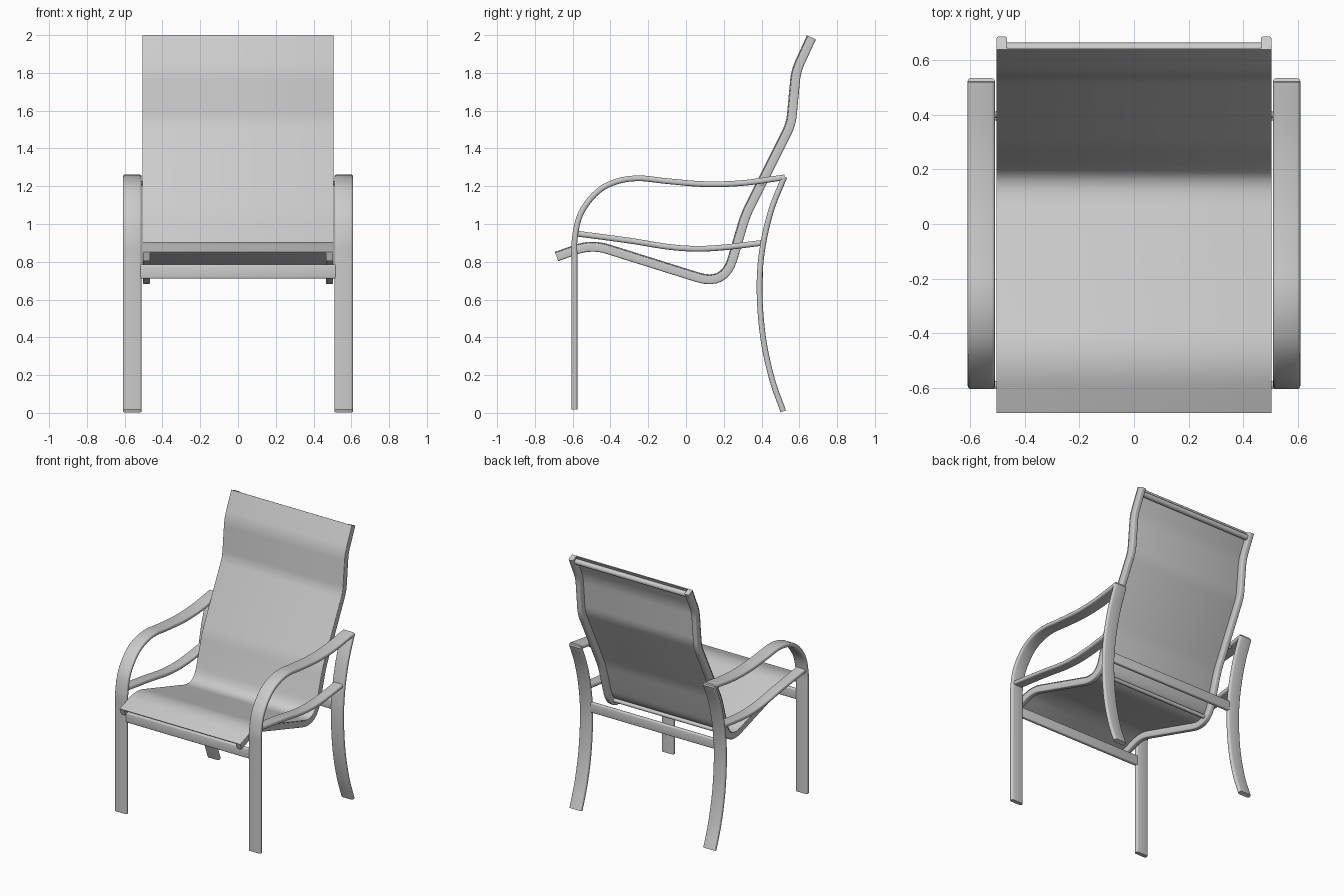
import bpy, bmesh, math
from mathutils import Vector

cube = bpy.data.objects.get("Cube")
if cube:
    bpy.data.objects.remove(cube, do_unlink=True)

grey = bpy.data.materials.new("light grey")
grey.use_nodes = True
grey.diffuse_color = (0.6, 0.6, 0.6, 1)
grey.node_tree.nodes["Principled BSDF"].inputs["Base Color"].default_value = (0.6, 0.6, 0.6, 1)


def finish(name, bm):
    bmesh.ops.recalc_face_normals(bm, faces=bm.faces)
    mesh = bpy.data.meshes.new(name)
    bm.to_mesh(mesh)
    bm.free()
    mesh.materials.append(grey)
    obj = bpy.data.objects.new(name, mesh)
    bpy.context.collection.objects.link(obj)
    bpy.ops.object.select_all(action='DESELECT')
    obj.select_set(True)
    bpy.context.view_layer.objects.active = obj
    bpy.ops.object.shade_smooth_by_angle(angle=math.radians(46))
    return obj


def spline(points, steps=6):
    """Smooth curve through (y, z) points."""
    p = [Vector(q) for q in points]
    p = [2 * p[0] - p[1]] + p + [2 * p[-1] - p[-2]]
    out = []
    for a, b, c, d in zip(p, p[1:], p[2:], p[3:]):
        for i in range(steps):
            t = i / steps
            out.append(0.5 * (2 * b + (c - a) * t + (2 * a - 5 * b + 4 * c - d) * t * t
                              + (3 * b - a - 3 * c + d) * t ** 3))
    return out + [p[-2]]


def filleted(points, steps=8):
    """Straight runs joined by bends; each point is (y, z, bend length)."""
    p = [Vector(q[:2]) for q in points]
    out = [p[0]]
    for i in range(1, len(p) - 1):
        a = p[i] + (p[i - 1] - p[i]).normalized() * points[i][2]
        b = p[i] + (p[i + 1] - p[i]).normalized() * points[i][2]
        for k in range(steps + 1):
            t = k / steps
            out.append(a * (1 - t) ** 2 + p[i] * 2 * t * (1 - t) + b * t * t)
    return out + [p[-1]]


def sweep(name, path, x, width, thick, radius, lift=0.0):
    """Rounded bar section swept along a path in the side plane."""
    section = []
    for k, (sx, sn) in enumerate([(1, 1), (-1, 1), (-1, -1), (1, -1)]):
        for j in range(4):
            a = math.radians(90 * k + 30 * j)
            section.append((sx * (width / 2 - radius) + radius * math.cos(a),
                            sn * (thick / 2 - radius) + radius * math.sin(a)))
    bm = bmesh.new()
    rings = []
    for i, c in enumerate(path):
        t = (path[min(i + 1, len(path) - 1)] - path[max(i - 1, 0)]).normalized()
        n = Vector((-t.y, t.x))
        rings.append([bm.verts.new((x + u, *(c + n * (v + lift)))) for u, v in section])
    count = len(section)
    for r, s in zip(rings, rings[1:]):
        for k in range(count):
            m = (k + 1) % count
            bm.faces.new((r[k], r[m], s[m], s[k]))
    bm.faces.new(rings[0])
    bm.faces.new(rings[-1])
    return finish(name, bm)


def box(name, centre, size, bevel):
    bm = bmesh.new()
    bmesh.ops.create_cube(bm, size=1)
    for v in bm.verts:
        v.co = Vector(a * b for a, b in zip(v.co, size)) + Vector(centre)
    bmesh.ops.bevel(bm, geom=bm.edges[:], offset=bevel, segments=3, affect='EDGES', profile=0.5)
    return finish(name, bm)


def rod(name, y, z, x0, x1, radius):
    bm = bmesh.new()
    bmesh.ops.create_cone(bm, cap_ends=True, segments=20, radius1=radius, radius2=radius, depth=x1 - x0)
    for v in bm.verts:
        v.co = Vector((v.co.z + (x0 + x1) / 2, v.co.x + y, v.co.y + z))
    return finish(name, bm)


# Side profiles
seat_path = filleted([(-0.685, 0.827, 0), (-0.5, 0.893, 0.09), (0.205, 0.672, 0.15),
                      (0.315, 1.045, 0.05), (0.557, 1.53, 0.05), (0.583, 1.81, 0.05),
                      (0.665, 1.988, 0)])
arm_path = spline([(-0.59, 0.018), (-0.59, 0.5), (-0.59, 0.8), (-0.588, 0.93), (-0.555, 1.06),
                   (-0.47, 1.17), (-0.37, 1.224), (-0.25, 1.242), (-0.1, 1.227),
                   (0.1, 1.211), (0.3, 1.217), (0.523, 1.247)])
rear_leg_path = spline([(0.521, 1.25), (0.45, 1.07), (0.403, 0.86), (0.389, 0.65),
                        (0.408, 0.4), (0.455, 0.18), (0.515, 0.008)])
lower_arm_path = spline([(-0.585, 0.95), (-0.3, 0.912), (-0.1, 0.88), (0.05, 0.869),
                         (0.2, 0.876), (0.402, 0.9)])

# Frame on both sides
for side, s in (("left", 1), ("right", -1)):
    sweep(f"{side}_seat_rail", seat_path, s * 0.485, 0.038, 0.05, 0.008)
    sweep(f"{side}_arm_and_front_leg", arm_path, s * 0.56, 0.1, 0.03, 0.012)
    sweep(f"{side}_rear_leg", rear_leg_path, s * 0.56, 0.1, 0.03, 0.012)
    sweep(f"{side}_lower_arm", lower_arm_path, s * 0.56, 0.08, 0.03, 0.012)
    x0, x1 = sorted((s * 0.49, s * 0.53))
    rod(f"{side}_rail_pin", 0.4, 1.215, x0, x1, 0.012)

# Fabric sling over the rails
sweep("sling", seat_path, 0, 1.01, 0.006, 0.002, lift=0.024)

# Cross bars
box("front_cross_bar", (0, -0.59, 0.748), (1.04, 0.028, 0.075), 0.008)
box("rear_cross_bar", (0, 0.393, 0.748), (1.04, 0.028, 0.075), 0.008)
rod("top_spreader", 0.645, 1.957, -0.48, 0.48, 0.02)
rod("bend_spreader", 0.19, 0.735, -0.48, 0.48, 0.014)
